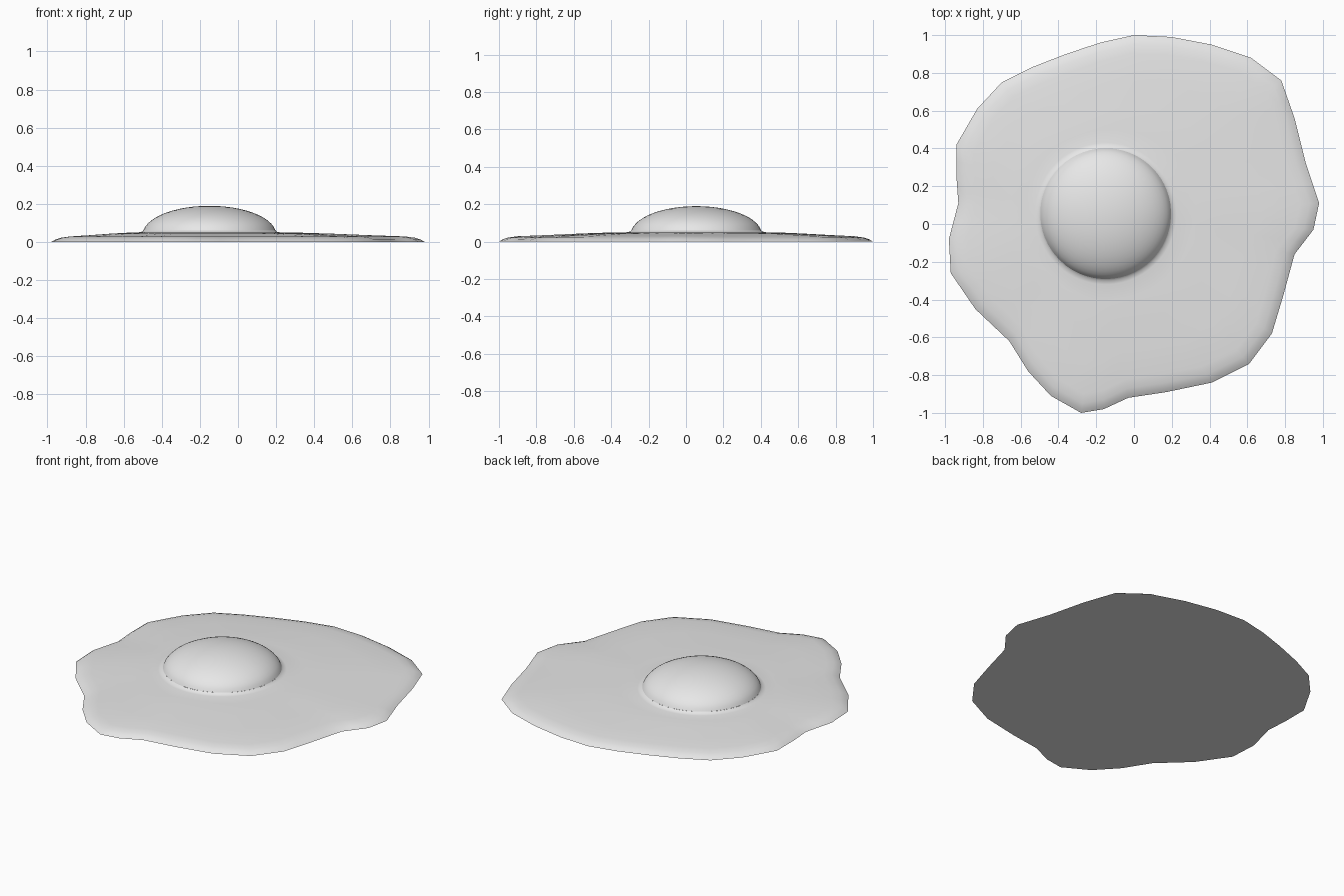
import bpy
import bmesh
import math
from mathutils import Vector

cube = bpy.data.objects.get("Cube")
if cube:
    bpy.data.objects.remove(cube, do_unlink=True)

# One plain material for the whole model
grey = bpy.data.materials.new("light_grey")
grey.use_nodes = True
grey.diffuse_color = (0.8, 0.8, 0.8, 1)
shader = next(n for n in grey.node_tree.nodes if n.type == 'BSDF_PRINCIPLED')
shader.inputs["Base Color"].default_value = (0.8, 0.8, 0.8, 1)

# Wavy outer edge, clockwise from the back
OUTLINE = [(0, 1), (.2, .99), (.41, .95), (.62, .88), (.78, .76), (.85, .56),
           (.91, .32), (.98, .11), (.95, -.03), (.85, -.16), (.79, -.38),
           (.73, -.58), (.61, -.74), (.41, -.84), (.17, -.89), (-.03, -.92),
           (-.16, -.98), (-.28, -1), (-.44, -.91), (-.56, -.78), (-.66, -.62),
           (-.84, -.45), (-.97, -.26), (-.98, -.08), (-.93, .11), (-.94, .25),
           (-.94, .42), (-.83, .61), (-.7, .75), (-.54, .83), (-.36, .9),
           (-.18, .96)]
CENTRE = Vector((-.15, .055))

# Halve each edge so the round yolk gets enough sides
corners = [Vector(p) for p in reversed(OUTLINE)]
edge = []
for i, corner in enumerate(corners):
    following = corners[(i + 1) % len(corners)]
    edge += [corner, (corner + following) / 2]
rays = [(p - CENTRE).normalized() for p in edge]
reach = [(p - CENTRE).length for p in edge]


def loft(name, rings, floor=False, tip=None):
    """Skin a stack of rings, each given as (distances along the rays, height)."""
    bm = bmesh.new()
    loops = []
    for distances, height in rings:
        points = [CENTRE + r * d for r, d in zip(rays, distances)]
        loops.append([bm.verts.new((p.x, p.y, height)) for p in points])
    count = len(rays)
    for low, high in zip(loops, loops[1:]):
        for i in range(count):
            j = (i + 1) % count
            bm.faces.new((low[i], low[j], high[j], high[i]))
    if floor:
        bm.faces.new(loops[0][::-1])
    if tip is not None:
        top = bm.verts.new((CENTRE.x, CENTRE.y, tip))
        for i in range(count):
            bm.faces.new((loops[-1][i], loops[-1][(i + 1) % count], top))
    mesh = bpy.data.meshes.new(name)
    bm.to_mesh(mesh)
    bm.free()
    mesh.materials.append(grey)
    obj = bpy.data.objects.new(name, mesh)
    bpy.context.collection.objects.link(obj)
    bpy.ops.object.select_all(action='DESELECT')
    obj.select_set(True)
    bpy.context.view_layer.objects.active = obj
    bpy.ops.object.shade_smooth_by_angle(angle=math.radians(50))
    return obj


def circle(radius):
    return [radius] * len(rays)


# Egg white: rounded rim, gently rising sheet, small fillet up to the yolk
white = [([r - inset for r in reach], z)
         for inset, z in [(0, 0), (.02, .012), (.05, .022), (.1, .029)]]
for blend, z in [(.3, .036), (.6, .044), (.85, .049)]:
    white.append(([(r - .1) * (1 - blend) + .38 * blend for r in reach], z))
white += [(circle(.375), .05), (circle(.355), .054), (circle(.346), .062)]
loft("egg_white", white, floor=True)

# Yolk: flattened dome
STEPS = 12
START = .15
yolk = []
for k in range(STEPS):
    t = START + (math.pi / 2 - START) * k / STEPS
    yolk.append((circle(.35 * math.cos(t)), .04 + .15 * math.sin(t)))
loft("yolk", yolk, tip=.19)
